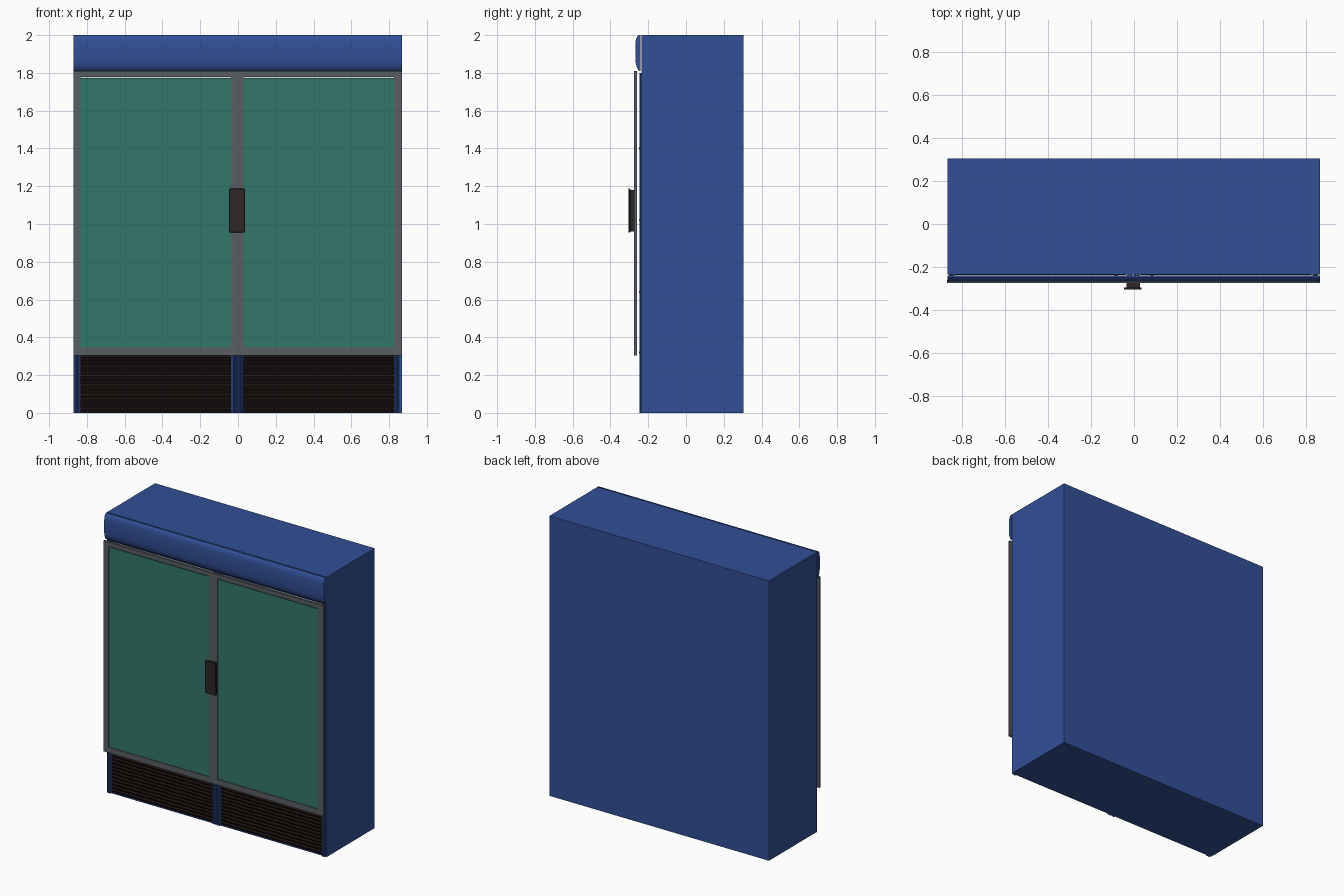
import bpy, bmesh, math
from mathutils import Vector

if "Cube" in bpy.data.objects:
    bpy.data.objects.remove(bpy.data.objects["Cube"])


def material(name, rgb):
    m = bpy.data.materials.new(name)
    m.diffuse_color = (*rgb, 1)
    m.use_nodes = True
    m.node_tree.nodes["Principled BSDF"].inputs["Base Color"].default_value = m.diffuse_color
    return m


BLUE = material("cabinet blue", (0.032, 0.080, 0.310))
GREEN = material("green glass", (0.032, 0.185, 0.145))
GREY = material("door grey", (0.102, 0.112, 0.122))
HANDLE = material("handle dark", (0.028, 0.020, 0.020))
GRILLE = material("grille black brown", (0.016, 0.009, 0.008))
SLAT = material("slat edge brown", (0.036, 0.022, 0.018))
LINER = material("liner pale grey", (0.75, 0.77, 0.78))


def finish(name, bm, mat):
    bmesh.ops.recalc_face_normals(bm, faces=bm.faces[:])
    me = bpy.data.meshes.new(name)
    bm.to_mesh(me)
    bm.free()
    me.materials.append(mat)
    ob = bpy.data.objects.new(name, me)
    bpy.context.collection.objects.link(ob)
    return ob


def box(name, x, y, z, mat, bevel=0):
    """Box from (min, max) pairs."""
    bm = bmesh.new()
    bmesh.ops.create_cube(bm, size=1)
    for v in bm.verts:
        v.co = Vector([r[0] if c < 0 else r[1] for c, r in zip(v.co, (x, y, z))])
    if bevel:
        bmesh.ops.bevel(bm, geom=bm.edges[:], offset=bevel, segments=1, affect='EDGES')
    return finish(name, bm, mat)


def extrude_x(name, profile, x0, x1, mat):
    """Extrude a (y, z) outline along x."""
    bm = bmesh.new()
    f = bm.faces.new([bm.verts.new((x0, y, z)) for y, z in profile])
    r = bmesh.ops.extrude_face_region(bm, geom=[f])
    for v in r["geom"]:
        if isinstance(v, bmesh.types.BMVert):
            v.co.x = x1
    return finish(name, bm, mat)


def cut(ob, cutters):
    """Subtract the cutters, then remove them."""
    for c in cutters:
        c.hide_render = True
        m = ob.modifiers.new("cut", 'BOOLEAN')
        m.operation, m.solver, m.object = 'DIFFERENCE', 'EXACT', c
    deps = bpy.context.evaluated_depsgraph_get()
    me = bpy.data.meshes.new_from_object(ob.evaluated_get(deps))
    ob.modifiers.clear()
    ob.data = me
    for c in cutters:
        bpy.data.objects.remove(c)


BACK, FRONT = 0.305, -0.236
BAYS = ((-0.833, -0.037), (0.030, 0.826))

# cabinet with two open bays and two grille recesses
cabinet = box("cabinet", (-0.87, 0.867), (FRONT, BACK), (0, 2), BLUE)
cutters = []
for b in BAYS:
    cutters.append(box("bay_cutter", b, (-0.3, 0.26), (0.33, 1.80), BLUE))
    cutters.append(box("grille_cutter", b, (-0.3, -0.21), (0.003, 0.303), BLUE))
cut(cabinet, cutters)
cabinet.data.materials.clear()
for m in (BLUE, LINER):
    cabinet.data.materials.append(m)
for p in cabinet.data.polygons:
    c = p.center
    inside = abs(c.x) < 0.84 and 0.32 < c.z < 1.81 and FRONT + 0.01 < c.y < 0.28
    p.material_index = 1 if inside else 0

# shelves inside the bays
for i, b in enumerate(BAYS):
    for j, z in enumerate((0.64, 1.02, 1.40)):
        box(f"shelf_{i}_{j}", (b[0] + 0.002, b[1] - 0.002), (-0.22, 0.258),
            (z - 0.006, z + 0.006), GREY)

# rounded header along the top
header = extrude_x("header", [(-0.241, 2.0), (-0.250, 2.0), (-0.258, 1.994), (-0.264, 1.982),
                              (-0.268, 1.960), (-0.268, 1.862), (-0.262, 1.835),
                              (-0.252, 1.815), (-0.241, 1.808)], -0.87, 0.867, BLUE)

# ridged front posts at the sides and the centre
for i, x in enumerate((-0.856, -0.842, -0.026, -0.012, 0.006, 0.020, 0.838, 0.852)):
    bm = bmesh.new()
    bmesh.ops.create_cone(bm, cap_ends=True, segments=8, radius1=0.0065, radius2=0.0065, depth=1.80)
    bmesh.ops.translate(bm, vec=(x, FRONT - 0.004, 0.90), verts=bm.verts[:])
    finish(f"front_post_{i}", bm, BLUE)

# small dark shelf clips on the posts
for i, x in enumerate((-0.849, -0.085, 0.085, 0.845)):
    for j, z in enumerate((0.32, 0.64, 1.02, 1.40)):
        box(f"shelf_clip_{i}_{j}", (x - 0.007, x + 0.007), (-0.248, FRONT + 0.02),
            (z - 0.005, z + 0.005), HANDLE)

# louvred grilles
N, Z0, Z1 = 12, 0.003, 0.303
step = (Z1 - Z0) / N
outline = [(-0.211, Z1), (-0.211, Z0)]
for k in range(N):
    z = Z0 + k * step
    outline += [(-0.224, z), (-0.237, z + step * 0.72), (-0.237, z + step * 0.96)]
outline.append((-0.224, Z1))
for i, b in enumerate(BAYS):
    g = extrude_x(f"grille_{i}", outline, b[0], b[1], GRILLE)
    g.data.materials.append(SLAT)
    for p in g.data.polygons:
        if p.normal.y < -0.99 or p.normal.z > 0.5:
            p.material_index = 1

# door frame with glass set back in each opening
frame = box("door_frame", (-0.872, 0.867), (-0.275, -0.260), (0.305, 1.81), GREY)
cut(frame, [box("pane_cutter", b, (-0.3, -0.2), (0.345, 1.779), GREY) for b in BAYS])
for i, b in enumerate(BAYS):
    box(f"glass_{i}", (b[0], b[1]), (-0.269, -0.263), (0.345, 1.773), GREEN)

# shared centre handle
box("handle_stem", (-0.035, 0.027), (-0.296, -0.274), (0.96, 1.18), HANDLE)
box("handle_plate", (-0.047, 0.036), (-0.305, -0.295), (0.955, 1.187), HANDLE, 0.002)

# smooth the curved header, keeping its corners sharp
bpy.ops.object.select_all(action='DESELECT')
header.select_set(True)
bpy.context.view_layer.objects.active = header
bpy.ops.object.shade_smooth_by_angle(angle=math.radians(35))
